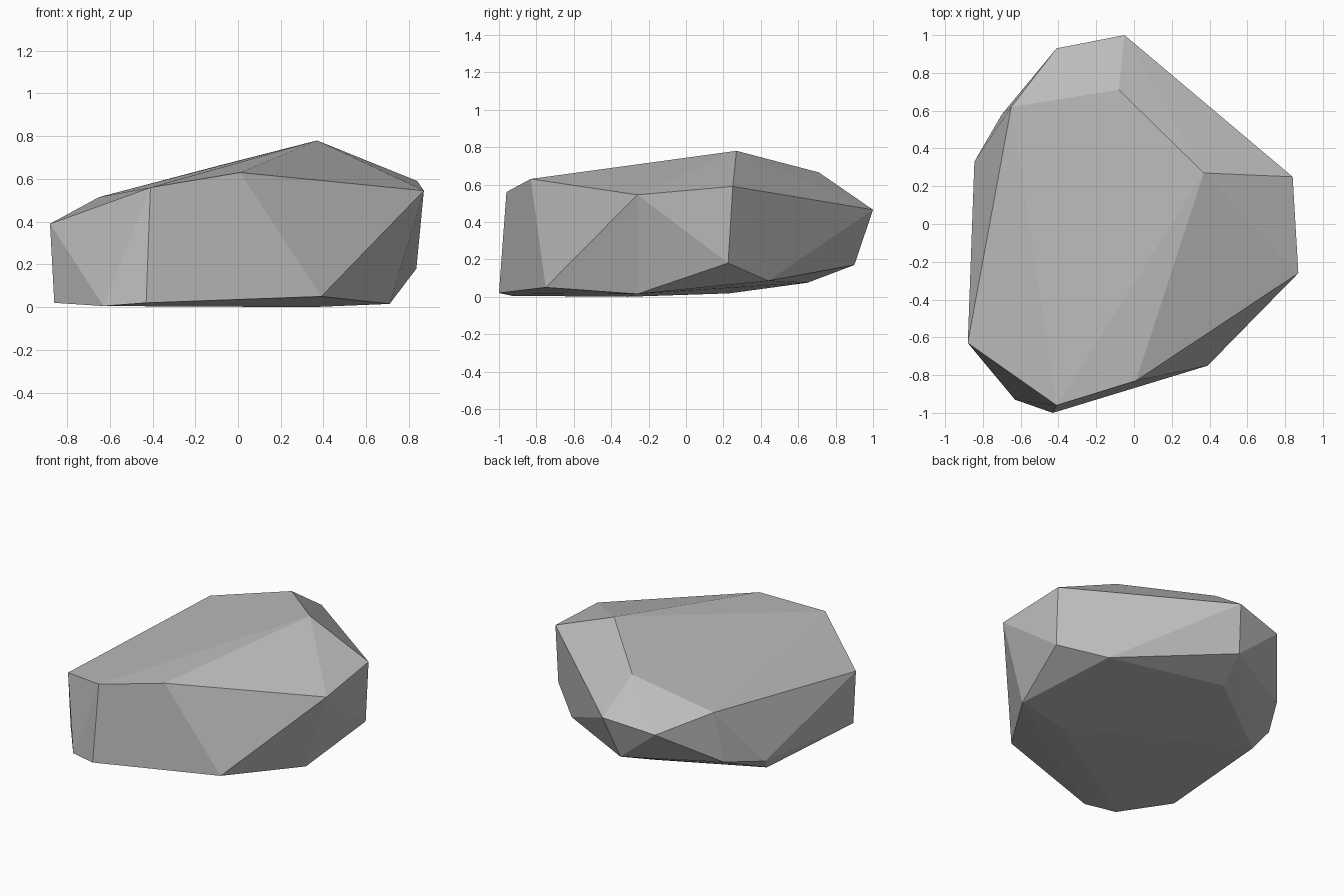
import bpy
import bmesh

# Remove the default cube
cube = bpy.data.objects.get("Cube")
if cube:
    bpy.data.objects.remove(cube, do_unlink=True)

# Grey stone material
STONE = (0.5, 0.5, 0.5, 1.0)
stone = bpy.data.materials.new("stone_grey")
stone.diffuse_color = STONE
stone.use_nodes = True
bsdf = next(n for n in stone.node_tree.nodes if n.type == "BSDF_PRINCIPLED")
bsdf.inputs["Base Color"].default_value = STONE

# Corners of the upper facets
crown = [
    (-.88, -.63, .39), (-.41, -.96, .56), (.01, -.83, .63), (.87, -.26, .545),
    (.84, .25, .59), (.37, .27, .78), (-.08, .71, .665), (-.05, 1, .465),
    (-.41, .93, .41), (-.65, .62, .515),
]
# Corners around the lower edge
foot = [
    (-.86, -.63, .02), (-.63, -.93, .005), (-.43, -1, .02), (.39, -.75, .05),
    (.71, -.26, .015), (.835, .225, .18), (.58, .44, .085), (-.12, .9, .17),
    (-.7, .58, .165), (-.845, .33, .115),
]
# Corners of the underside
underside = [(-.2, .65, .075), (-.79, .23, .018), (.345, -.31, 0)]

# Wrap the corners in a faceted hull
bm = bmesh.new()
for corner in crown + foot + underside:
    bm.verts.new(corner)
hull = bmesh.ops.convex_hull(bm, input=bm.verts)
loose = [v for v in bm.verts if not v.link_faces]
bmesh.ops.delete(bm, geom=loose, context="VERTS")
bmesh.ops.recalc_face_normals(bm, faces=bm.faces)

# Flat-shaded rock
mesh = bpy.data.meshes.new("rock")
bm.to_mesh(mesh)
bm.free()
mesh.materials.append(stone)
rock = bpy.data.objects.new("rock", mesh)
bpy.context.collection.objects.link(rock)
